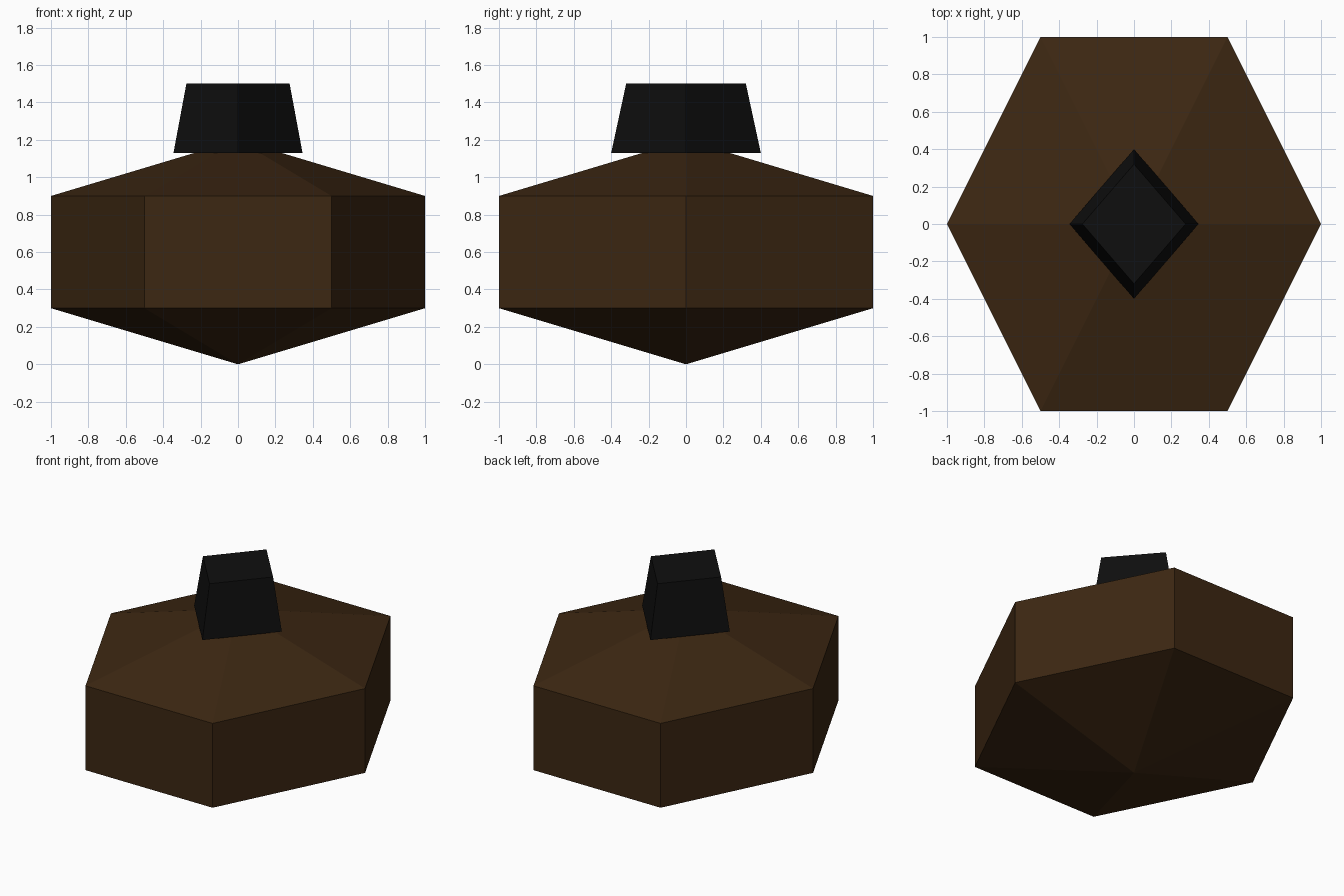
import bpy, bmesh

if "Cube" in bpy.data.objects:
    bpy.data.objects.remove(bpy.data.objects["Cube"])


def material(name, rgb):
    m = bpy.data.materials.new(name)
    m.diffuse_color = (*rgb, 1)
    m.use_nodes = True
    m.node_tree.nodes["Principled BSDF"].inputs["Base Color"].default_value = m.diffuse_color
    return m


def solid(name, outline, levels, mat):
    """Stack scaled copies of an outline; levels are (scale, z), scale 0 is a point."""
    bm = bmesh.new()
    n = len(outline)
    rings = [[bm.verts.new((x * s, y * s, z)) for x, y in (outline if s else [(0, 0)])]
             for s, z in levels]
    for a, b in zip(rings, rings[1:]):
        for i in range(n):
            j = (i + 1) % n
            quad = [a[i % len(a)], a[j % len(a)], b[j % len(b)], b[i % len(b)]]
            bm.faces.new(list(dict.fromkeys(quad)))
    # close flat ends
    for ring in (rings[0], rings[-1]):
        if len(ring) > 1:
            bm.faces.new(ring)
    bmesh.ops.recalc_face_normals(bm, faces=bm.faces)
    me = bpy.data.meshes.new(name)
    bm.to_mesh(me)
    bm.free()
    me.materials.append(mat)
    ob = bpy.data.objects.new(name, me)
    bpy.context.collection.objects.link(ob)
    return ob


brown = material("dark brown", (0.045, 0.020, 0.0060))
black = material("black", (0.0045, 0.0045, 0.0045))

# Hexagonal body, pointed above and below
hexagon = [(1, 0), (0.5, 1), (-0.5, 1), (-1, 0), (-0.5, -1), (0.5, -1)]
solid("body", hexagon, [(0, 0), (1, 0.3), (1, 0.9), (0, 1.2)], brown)

# Tapered four-sided cap
diamond = [(0.345, 0), (0, 0.4), (-0.345, 0), (0, -0.4)]
solid("cap", diamond, [(1, 1.13), (0.8, 1.5)], black)
